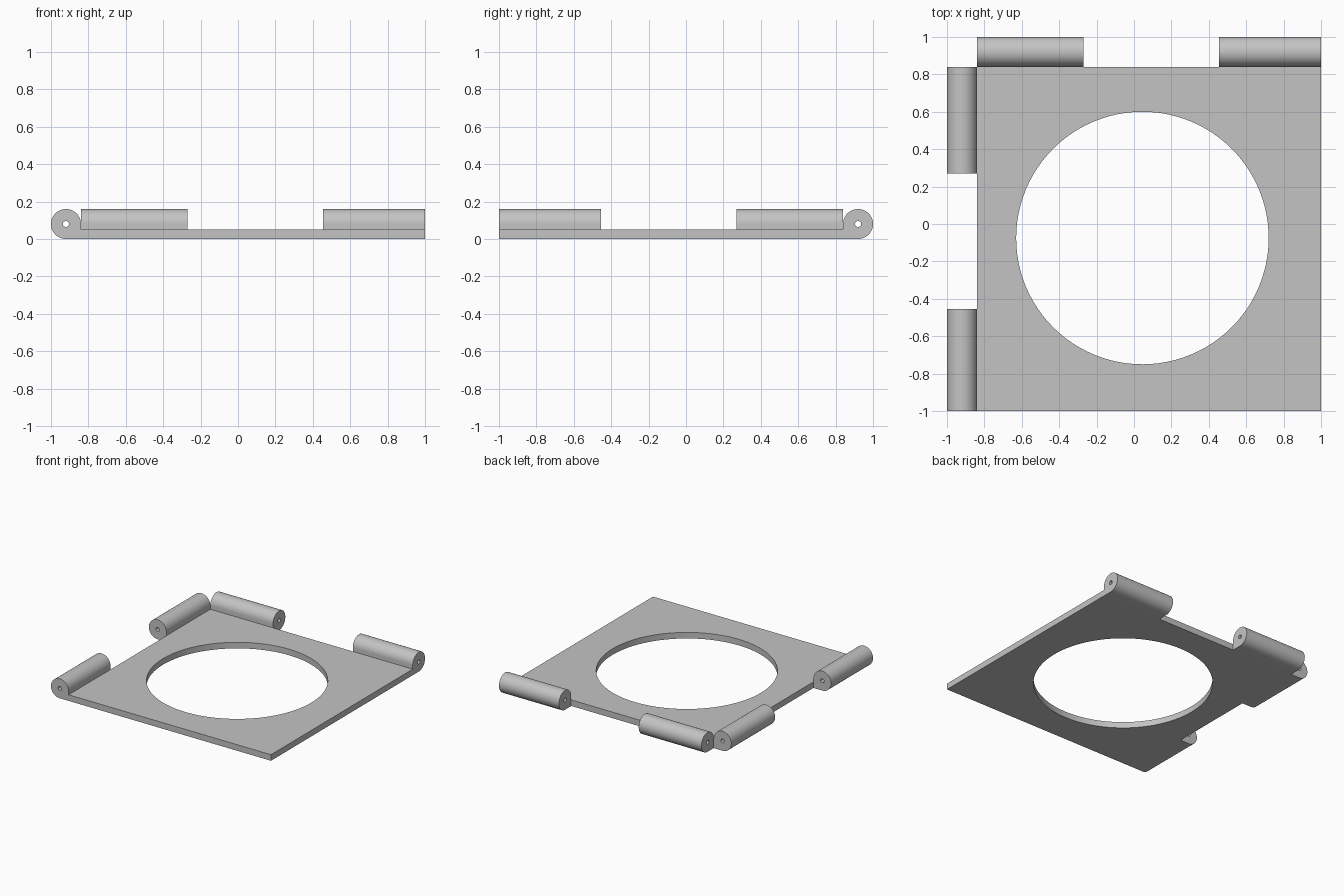
import bpy
import bmesh
import math
from mathutils import Vector

cube = bpy.data.objects.get("Cube")
if cube:
    bpy.data.objects.remove(cube, do_unlink=True)

PLATE_EDGE = 0.84    # side of the plate that carries the barrels
PLATE_TOP = 0.05
BARREL_R = 0.08
PIN_R = 0.016

grey = bpy.data.materials.new("plain grey")
grey.use_nodes = True
grey.diffuse_color = (0.55, 0.55, 0.55, 1)
grey.node_tree.nodes["Principled BSDF"].inputs["Base Color"].default_value = grey.diffuse_color


def circle(cx, cy, radius, count):
    angles = [math.tau * i / count for i in range(count)]
    return [(cx + radius * math.cos(a), cy + radius * math.sin(a)) for a in angles]


def prism(name, outline, hole, start, end, place):
    """Extrude an outline with a hole from start to end; place maps u, v, w to the world."""
    bm = bmesh.new()
    edges = []
    for loop in (outline, hole):
        verts = [bm.verts.new((u, v, start)) for u, v in loop]
        edges += [bm.edges.new((a, b)) for a, b in zip(verts, verts[1:] + verts[:1])]
    bmesh.ops.triangle_fill(bm, edges=edges, use_beauty=True)
    result = bmesh.ops.extrude_face_region(bm, geom=bm.faces[:], use_keep_orig=True)
    moved = [g for g in result["geom"] if isinstance(g, bmesh.types.BMVert)]
    bmesh.ops.translate(bm, verts=moved, vec=(0, 0, end - start))
    for vert in bm.verts:
        vert.co = Vector(place(*vert.co))
    bmesh.ops.recalc_face_normals(bm, faces=bm.faces[:])

    mesh = bpy.data.meshes.new(name)
    bm.to_mesh(mesh)
    bm.free()
    mesh.materials.append(grey)
    obj = bpy.data.objects.new(name, mesh)
    bpy.context.collection.objects.link(obj)
    bpy.ops.object.select_all(action="DESELECT")
    obj.select_set(True)
    bpy.context.view_layer.objects.active = obj
    bpy.ops.object.shade_smooth_by_angle(angle=math.radians(30))
    return obj


# Square plate with a large round opening
e = PLATE_EDGE
prism("base_plate", [(-e, -1), (1, -1), (1, e), (-e, e)],
      circle(0.045, -0.075, 0.675, 96), 0, PLATE_TOP,
      lambda u, v, w: (u, v, w))

# Barrel section: round, with a square lower corner that joins the plate
centre = BARREL_R - 1
section = [(centre + BARREL_R * math.cos(a), BARREL_R + BARREL_R * math.sin(a))
           for a in (math.radians(d) for d in range(0, 271, 6))]
section.append((-e, 0))
pin_hole = circle(centre, BARREL_R, PIN_R, 24)

# Two hinge barrels on the left-hand edge, mirrored over the diagonal to the back edge
for label, start, end in (("outer", -1, -0.455), ("corner", 0.27, e)):
    prism(f"side_hinge_barrel_{label}", section, pin_hole, start, end,
          lambda u, v, w: (u, w, v))
    prism(f"back_hinge_barrel_{label}", section, pin_hole, start, end,
          lambda u, v, w: (-w, -u, v))
